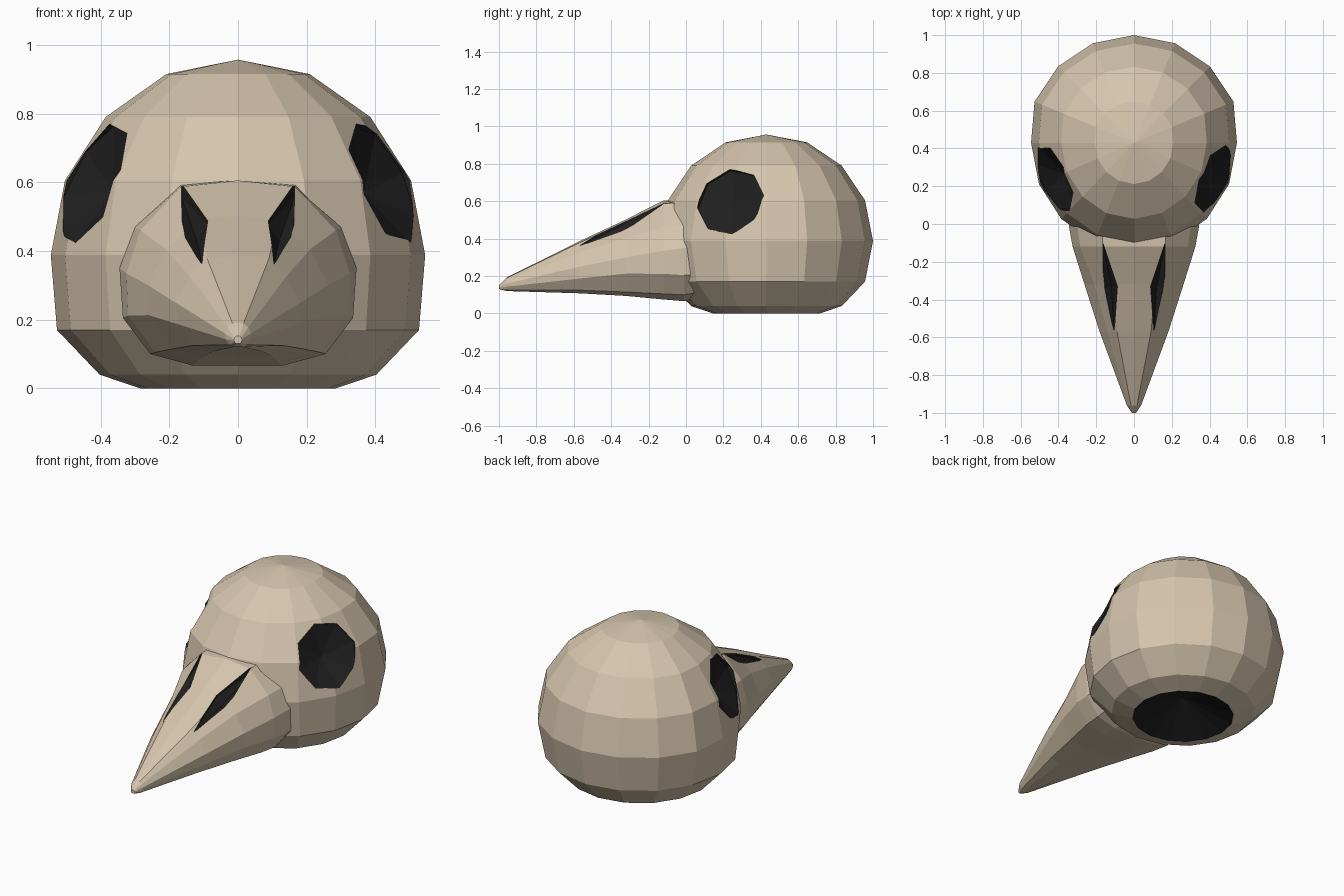
import bpy, bmesh, math
from mathutils import Vector

if "Cube" in bpy.data.objects:
    bpy.data.objects.remove(bpy.data.objects["Cube"])


def material(name, rgb):
    m = bpy.data.materials.new(name)
    m.diffuse_color = (*rgb, 1)
    m.use_nodes = True
    m.node_tree.nodes["Principled BSDF"].inputs["Base Color"].default_value = m.diffuse_color
    return m


MATS = [material("bone", (0.67, 0.56, 0.42)), material("socket_black", (0.014, 0.014, 0.014))]


def finish(name, bm, slot=0):
    bmesh.ops.recalc_face_normals(bm, faces=bm.faces)
    me = bpy.data.meshes.new(name)
    for f in bm.faces:
        f.material_index = max(f.material_index, slot)
    bm.to_mesh(me)
    bm.free()
    for m in MATS:
        me.materials.append(m)
    ob = bpy.data.objects.new(name, me)
    bpy.context.collection.objects.link(ob)
    return ob


def loft(bm, rings):
    """Skin consecutive closed rings of points; returns the vertex rings."""
    vr = [[bm.verts.new(p) for p in r] for r in rings]
    for a, b in zip(vr, vr[1:]):
        n = len(a)
        for i in range(n):
            bm.faces.new((a[i], a[(i + 1) % n], b[(i + 1) % n], b[i]))
    return vr


def fan(bm, ring, point, mat=0):
    c = bm.verts.new(point)
    for i in range(len(ring)):
        f = bm.faces.new((ring[i], ring[(i + 1) % len(ring)], c))
        f.material_index = mat


# Cranium: 16-sided lathe, slightly pinched at the temples, open underneath
CY = 0.43
profile = [(0.218, 0.915), (0.403, 0.79), (0.527, 0.605), (0.57, 0.388),
           (0.527, 0.17), (0.403, 0.04), (0.285, 0.0)]
rings = []
for r, z in profile:
    ring = []
    for i in range(16):
        a = math.tau * i / 16
        x, y = r * math.cos(a), r * math.sin(a)
        if z > 0.3 and y < 0.01:
            x *= 0.956
        ring.append((x, CY + y, z))
    rings.append(ring)
bm = bmesh.new()
vr = loft(bm, rings)
fan(bm, vr[0], (0, CY, 0.957))
fan(bm, vr[-1], (0, CY, 0.12), 1)      # dark opening at the neck
skull = finish("skull", bm)

# Beak: half sections from the top ridge to the underside, mirrored
sections = [
    (0.10, [(0, .605), (.17, .595), (.30, .47), (.345, .35), (.335, .21), (.25, .12), (.13, .09), (0, .09)]),
    (-0.01, [(0, .605), (.17, .595), (.30, .47), (.345, .35), (.335, .205), (.255, .10), (.13, .066), (0, .066)]),
    (-0.12, [(0, .605), (.165, .587), (.285, .46), (.325, .335), (.32, .212), (.24, .105), (.12, .075), (0, .075)]),
    (-0.32, [(0, .503), (.115, .49), (.21, .405), (.262, .30), (.26, .213), (.19, .115), (.10, .094), (0, .094)]),
    (-0.57, [(0, .386), (.09, .378), (.14, .325), (.182, .25), (.175, .187), (.13, .125), (.07, .108), (0, .108)]),
    (-0.96, [(0, .192), (.016, .189), (.03, .178), (.038, .16), (.036, .143), (.026, .127), (.013, .12), (0, .12)]),
    (-1.00, [(0, .152), (.005, .152), (.01, .148), (.011, .143), (.011, .138), (.009, .133), (.005, .131), (0, .131)]),
]
bm = bmesh.new()
vr = loft(bm, [[(x, y, z) for x, z in h] + [(-x, y, z) for x, z in h[-2:0:-1]]
               for y, h in sections])
bm.faces.new(vr[0])
bm.faces.new(vr[-1])
beak = finish("beak", bm)


def pit_cutter(name, rim, out, tip):
    """Prism standing on the rim outline, ending inwards in a shallow point."""
    bm = bmesh.new()
    vr = loft(bm, [[p + out for p in rim], rim])
    bm.faces.new(vr[0])
    fan(bm, vr[-1], tip, 1)
    return finish(name, bm, 1)


cutters = []
for s, side in ((1, "right"), (-1, "left")):
    # Eye socket: octagonal pit facing outward, forward and up
    n = Vector((s * 0.83, -0.375, 0.41)).normalized()
    u = n.cross(Vector((0, 0, 1))).normalized()
    v = n.cross(u)
    mid = Vector((0, CY, 0.388))
    rim = []
    for i in range(8):
        a = math.tau * (i + 0.25) / 8
        rim.append(mid + n * 0.50 + 0.19 * (u * math.cos(a) + v * math.sin(a)))
    cutters.append(pit_cutter(side + "_eye_cutter", rim, n * 0.2, mid + n * 0.44))

    # Nostril: long kite-shaped pit
    kite = [(.165, -.10, .57), (.162, -.35, .455), (.105, -.57, .372), (.088, -.33, .49)]
    rim = [Vector((s * x, y, z - 0.012)) for x, y, z in kite]
    tip = sum(rim, Vector()) / 4 + Vector((-s * 0.01, 0.01, -0.03))
    cutters.append(pit_cutter(side + "_nostril_cutter", rim, Vector((0, 0, 0.15)), tip))

# Merge beak and cranium, then carve the pits
bpy.context.view_layer.objects.active = skull
for ob, op in [(beak, 'UNION')] + [(c, 'DIFFERENCE') for c in cutters]:
    mod = skull.modifiers.new(ob.name, 'BOOLEAN')
    mod.operation = op
    mod.solver = 'EXACT'
    mod.object = ob
    bpy.ops.object.modifier_apply(modifier=mod.name)
    bpy.data.objects.remove(ob)
